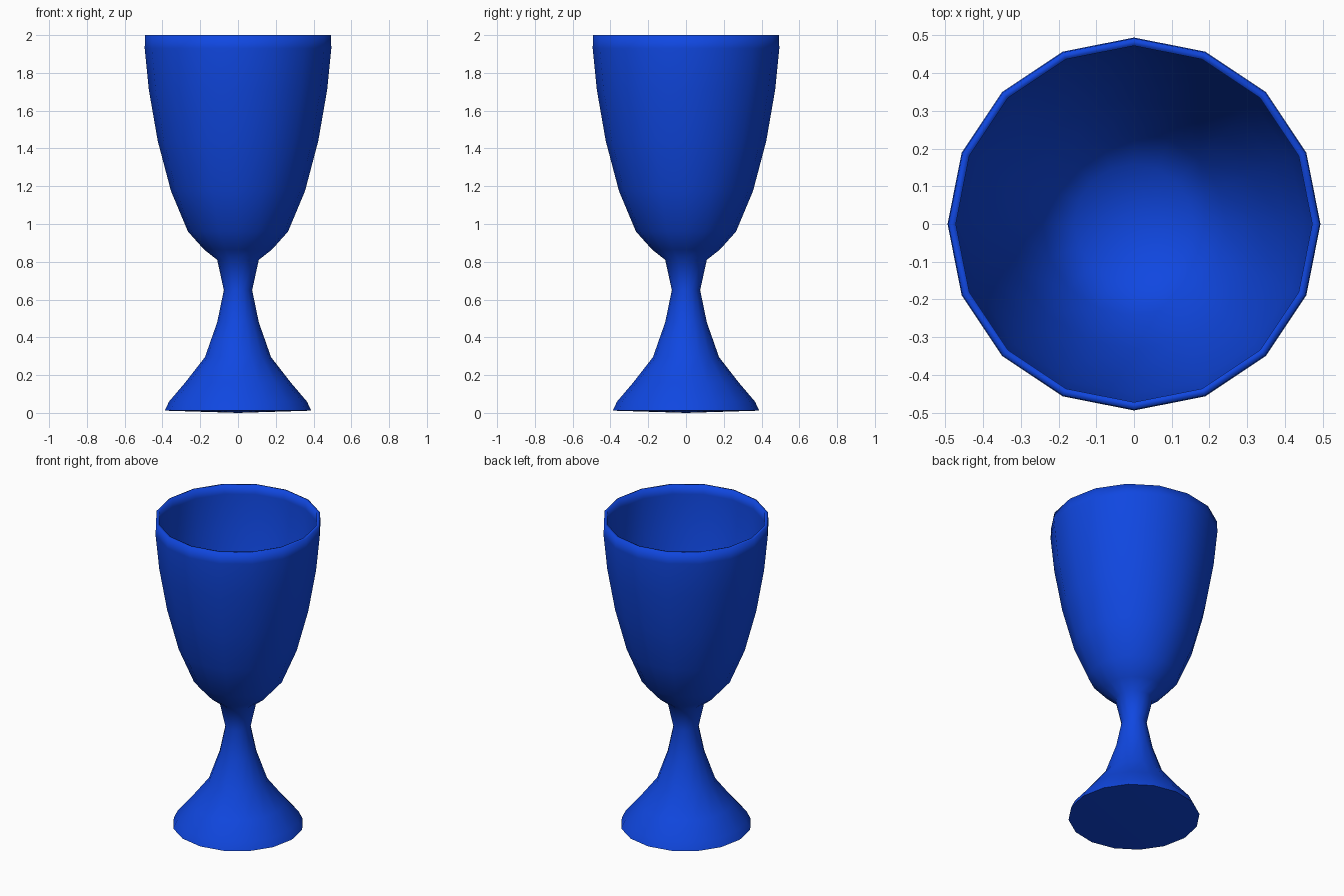
import bpy
import bmesh
import math

SIDES = 16

cube = bpy.data.objects.get("Cube")
if cube:
    bpy.data.objects.remove(cube, do_unlink=True)

# One deep blue for the whole goblet
blue = bpy.data.materials.new("deep blue")
blue.use_nodes = True
colour = (0.005, 0.063, 0.75, 1)
blue.diffuse_color = colour
blue.node_tree.nodes["Principled BSDF"].inputs["Base Color"].default_value = colour

# Half profile as (radius, height), from the underside to the inner floor
foot = [(0, 0), (0.388, 0.012), (0.365, 0.06), (0.28, 0.16), (0.175, 0.295)]
stem = [(0.11, 0.48), (0.075, 0.65), (0.11, 0.81)]
bowl = [(0.18, 0.865), (0.265, 0.96), (0.355, 1.175), (0.425, 1.44),
        (0.472, 1.71), (0.494, 1.93)]
rim = [(0.492, 2), (0.472, 2)]
inside = [(r - 0.022, z + 0.012) for r, z in reversed(bowl)] + [(0, 0.855)]
profile = foot + stem + bowl + rim + inside

# Turn the profile around the vertical axis
bm = bmesh.new()
verts = [bm.verts.new((r, 0, z)) for r, z in profile]
edges = [bm.edges.new(pair) for pair in zip(verts, verts[1:])]
bmesh.ops.spin(bm, geom=verts + edges, cent=(0, 0, 0), axis=(0, 0, 1),
               angle=math.tau, steps=SIDES)
bmesh.ops.remove_doubles(bm, verts=bm.verts, dist=0.001)
bmesh.ops.recalc_face_normals(bm, faces=bm.faces)

mesh = bpy.data.meshes.new("goblet")
bm.to_mesh(mesh)
bm.free()
mesh.materials.append(blue)
goblet = bpy.data.objects.new("goblet", mesh)
bpy.context.collection.objects.link(goblet)

# Soft rim, crisp edge under the foot
bpy.context.view_layer.objects.active = goblet
goblet.select_set(True)
bpy.ops.object.shade_smooth_by_angle(angle=math.radians(105))
